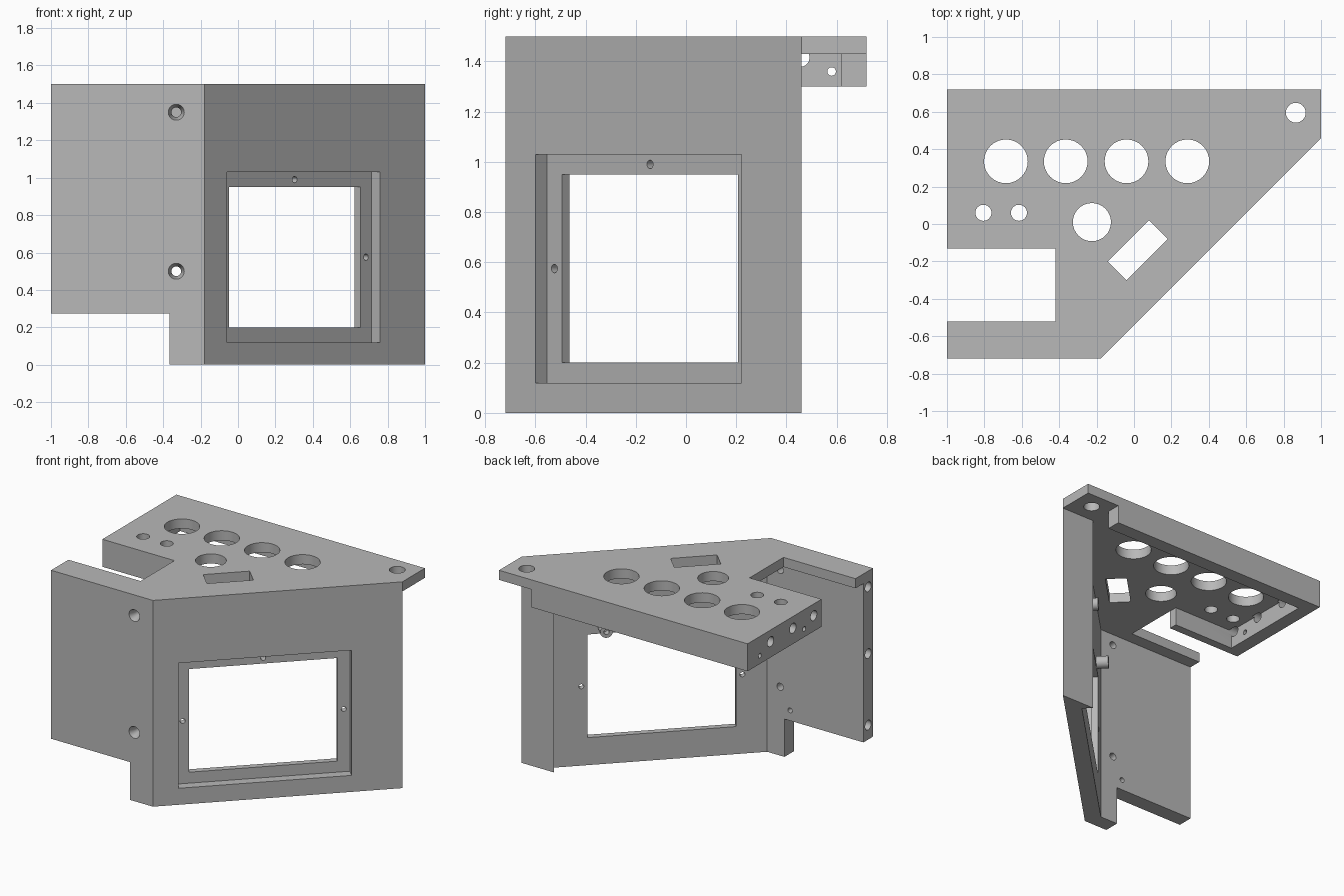
import bpy, bmesh, math
from mathutils import Vector, Matrix

cube = bpy.data.objects.get("Cube")
if cube:
    bpy.data.objects.remove(cube, do_unlink=True)

grey = bpy.data.materials.new("plain_grey")
grey.use_nodes = True
grey.diffuse_color = (0.48, 0.48, 0.48, 1)
grey.node_tree.nodes["Principled BSDF"].inputs["Base Color"].default_value = (0.48, 0.48, 0.48, 1)

HEIGHT, PLATE_Z, RIM_Z = 1.5, 1.43, 1.3
X, Y, Z = Vector((1, 0, 0)), Vector((0, 1, 0)), Vector((0, 0, 1))
ALONG = Vector((1, 1, 0)).normalized()      # along the angled wall
INWARD = Vector((-1, 1, 0)).normalized()    # through the angled wall


def finish(bm, name):
    bmesh.ops.recalc_face_normals(bm, faces=bm.faces[:])
    mesh = bpy.data.meshes.new(name)
    bm.to_mesh(mesh)
    bm.free()
    mesh.materials.append(grey)
    ob = bpy.data.objects.new(name, mesh)
    bpy.context.collection.objects.link(ob)
    return ob


def prism(name, outline, z0, z1):
    """Extrude a plan outline between two heights."""
    bm = bmesh.new()
    face = bm.faces.new([bm.verts.new((x, y, z0)) for x, y in outline])
    top = bmesh.ops.extrude_face_region(bm, geom=[face])["geom"]
    bmesh.ops.translate(bm, vec=(0, 0, z1 - z0),
                        verts=[v for v in top if isinstance(v, bmesh.types.BMVert)])
    return finish(bm, name)


def rod(start, axis, length, r0, r1=None, name="cutter"):
    """Cylinder or cone from a start point along an axis."""
    bm = bmesh.new()
    bmesh.ops.create_cone(bm, cap_ends=True, segments=32, radius1=r0,
                          radius2=r0 if r1 is None else r1, depth=length)
    turn = Z.rotation_difference(axis).to_matrix().to_4x4()
    bm.transform(Matrix.Translation(Vector(start) + axis * length / 2) @ turn)
    return finish(bm, name)


def box(centre, size, angle=0):
    bm = bmesh.new()
    bmesh.ops.create_cube(bm, size=1)
    bm.transform(Matrix.Translation(centre) @ Matrix.Rotation(angle, 4, "Z")
                 @ Matrix.Diagonal((*size, 1)))
    return finish(bm, "cutter")


def cut(parts, cutters):
    for part in parts:
        for c in cutters:
            mod = part.modifiers.new("cut", "BOOLEAN")
            mod.operation, mod.solver, mod.object = "DIFFERENCE", "EXACT", c
        bpy.context.view_layer.update()
        deps = bpy.context.evaluated_depsgraph_get()
        mesh = bpy.data.meshes.new_from_object(part.evaluated_get(deps))
        part.modifiers.clear()
        part.data = mesh
    for c in cutters:
        bpy.data.objects.remove(c, do_unlink=True)


# Top panel with notch on one side
top_panel = prism("top_panel", [(-1, .72), (1, .72), (1, .46), (-.18, -.72), (-1, -.72),
                                (-1, -.52), (-.42, -.52), (-.42, -.13), (-1, -.13)],
                  PLATE_Z, HEIGHT)
# Rim hanging below the back and side edges
rim = prism("top_rim", [(.74, .72), (-1, .72), (-1, -.13), (-.42, -.13), (-.42, -.07),
                        (-.9, -.07), (-.9, .62), (.74, .62)], RIM_Z, PLATE_Z)
# Front wall, and angled wall with a small lip at its far end
front_wall = prism("front_wall", [(-1, -.72), (-.18, -.72), (-.226, -.61), (-1, -.61)],
                   0, PLATE_Z)
angled_wall = prism("angled_wall", [(-.18, -.72), (1, .46), (.74, .46), (.792, .408),
                                    (-.226, -.61)], 0, PLATE_Z)

# Holes through the top panel
holes = [(x, .335, .117) for x in (-.685, -.365, -.04, .285)]
holes += [(-.225, .01, .102), (-.805, .06, .043), (-.615, .06, .043), (.865, .595, .053)]
cutters = [rod((x, y, 1.38), Z, .2, r) for x, y, r in holes]
cutters.append(box((.02, -.14, 1.46), (.311, .141, .3), math.pi / 4))
cut([top_panel], cutters)

# Connector holes in the side rim
cutters = [rod((-1.02, y, 1.415), X, .14, .036) for y in (.456, .2, -.04)]
cutters += [rod((-1.02, y, 1.36), X, .14, .017) for y in (.58, .07)]
cut([rim, top_panel], cutters)

# Front wall: lower cut-out, countersunk screws, end holes, pilot hole
cutters = [box((-.865, -.67, 0), (1, .4, .55))]
for z in (1.35, .5):
    cutters.append(rod((-.33, -.721, z), Y, .05, .043, .026))
    cutters.append(rod((-.33, -.74, z), Y, .2, .026))
cutters += [rod((-1.02, -.665, z), X, .2, .035) for z in (1.385, .9, .38)]
cutters.append(rod((-.41, -.66, .35), Y, .1, .018))
cut([front_wall], cutters)

# Angled wall: recessed window frame with four screw holes
middle = Vector((.35, -.19, .575))
cutters = [box(middle, (1.16, .132, .91), math.pi / 4),
           box(middle, (.994, .6, .75), math.pi / 4)]
for du, dz in ((.539, 0), (-.539, 0), (0, .415), (0, -.415)):
    cutters.append(rod(middle + ALONG * du + Z * dz, INWARD, .2, .017))
cut([angled_wall], cutters)

# Two hollow pegs inside, above the window
pegs = []
for side, label in ((-1, "right"), (1, "left")):
    base = middle + ALONG * side * .385 + INWARD * .1 + Z * .42
    peg = rod(base, INWARD, .09, .042, name="window_peg_" + label)
    cut([peg], [rod(base + INWARD * .04, INWARD, .1, .018)])
    pegs.append(peg)

# Smooth the round holes and keep the corners sharp
bpy.ops.object.select_all(action="DESELECT")
for ob in [top_panel, rim, front_wall, angled_wall] + pegs:
    ob.select_set(True)
    bpy.context.view_layer.objects.active = ob
bpy.ops.object.shade_smooth_by_angle(angle=math.radians(30))
